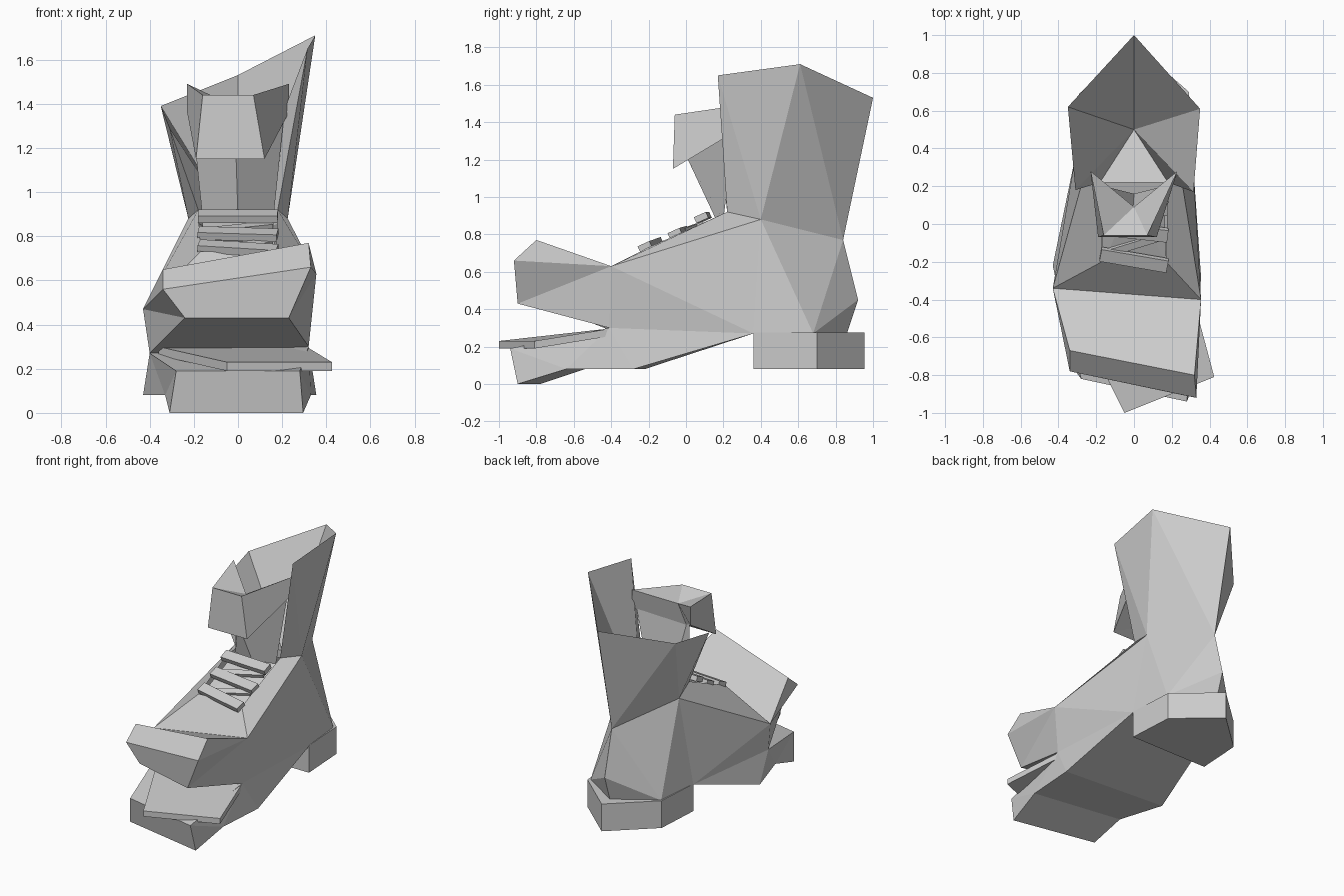
import bpy, bmesh
from mathutils import Vector, Euler

cube = bpy.data.objects.get("Cube")
if cube:
    bpy.data.objects.remove(cube)

grey = bpy.data.materials.new("worn grey")
grey.use_nodes = True
COLOR = (0.6, 0.6, 0.6, 1)
grey.diffuse_color = COLOR
grey.node_tree.nodes["Principled BSDF"].inputs["Base Color"].default_value = COLOR


def part(name, pairs, faces, middle=None, uneven=None):
    """Mesh from named points. Pairs give a +x point 'name+' and its mirror
    'name-'; uneven overrides single points. A face using '+' is mirrored too,
    unless it already uses both sides."""
    pts = dict(middle or {})
    for k, (x, y, z) in pairs.items():
        pts[k + "+"], pts[k + "-"] = (x, y, z), (-x, y, z)
    pts.update(uneven or {})
    bm = bmesh.new()
    verts = {k: bm.verts.new(p) for k, p in pts.items()}
    for line in faces:
        versions = [line]
        if "+" in line and "-" not in line:
            versions.append(line.replace("+", "-"))
        for v in versions:
            bm.faces.new([verts[k] for k in v.split()])
    bmesh.ops.recalc_face_normals(bm, faces=bm.faces)
    # keep bent quads crisp
    bmesh.ops.triangulate(bm, faces=[f for f in bm.faces if len(f.verts) > 4])
    return finish(name, bm)


def finish(name, bm):
    me = bpy.data.meshes.new(name)
    bm.to_mesh(me)
    bm.free()
    me.materials.append(grey)
    ob = bpy.data.objects.new(name, me)
    bpy.context.collection.objects.link(ob)
    return ob


def prism(name, outline, z0, z1):
    bm = bmesh.new()
    base = bm.faces.new([bm.verts.new((x, y, z0)) for x, y in outline])
    top = bmesh.ops.extrude_face_region(bm, geom=[base])["geom"]
    bmesh.ops.translate(bm, vec=(0, 0, z1 - z0),
                        verts=[v for v in top if isinstance(v, bmesh.types.BMVert)])
    bmesh.ops.recalc_face_normals(bm, faces=bm.faces)
    return finish(name, bm)


# Shared landmarks, so neighbouring parts meet
CHEEK = (0.355, -0.40, 0.63)
CHEEK_L = (-0.43, -0.34, 0.47)
MOUTH = (0.32, -0.41, 0.30)
MOUTH_L = (-0.40, -0.36, 0.27)
ANKLE = (0.225, 0.40, 0.88)
ARCH = (0.31, 0.36, 0.27)
LACE_TOP = (0.18, 0.22, 0.92)
HEEL_MID = (0, 0.84, 0.77)
SIDES = {"cheek-": CHEEK_L, "mouth-": MOUTH_L}

# Lifted toe cap forming the upper lip
part("toe_cap",
     {"cheek": CHEEK, "mouth": MOUTH, "top": (0.32, -0.80, 0.77),
      "front": (0.33, -0.92, 0.66), "lip": (0.23, -0.90, 0.43)},
     ["cheek- cheek+ top+ top-", "top- top+ front+ front-",
      "front- front+ lip+ lip-", "lip- lip+ mouth+ mouth-",
      "cheek+ top+ front+", "cheek+ front+ lip+", "cheek+ lip+ mouth+"],
     uneven={**SIDES, "top-": (-0.34, -0.67, 0.65),
             "front-": (-0.34, -0.78, 0.56), "lip-": (-0.24, -0.77, 0.43)})

# Vamp, side walls and heel counter
part("upper",
     {"cheek": CHEEK, "mouth": MOUTH, "arch": ARCH, "ankle": ANKLE,
      "lace": LACE_TOP, "throat": (0.17, -0.20, 0.73), "heel": (0.28, 0.68, 0.27)},
     ["cheek- cheek+ throat+ throat-", "cheek+ ankle+ lace+ throat+",
      "cheek+ mouth+ arch+", "cheek+ arch+ ankle+", "ankle+ arch+ heel+",
      "ankle+ heel+ mid", "mid heel+ back", "back heel+ base"],
     middle={"mid": HEEL_MID, "back": (0, 0.92, 0.45), "base": (0, 0.86, 0.27)},
     uneven=SIDES)

# Flared collar with its inner lining
part("collar",
     {"corner": (0.315, 0.17, 1.65), "peak": (0.35, 0.61, 1.71),
      "ankle": ANKLE, "lace": LACE_TOP},
     ["corner+ peak+ ankle+", "corner+ ankle+ lace+", "peak+ back mid",
      "peak+ mid ankle+", "back peak+ floor", "peak+ corner+ floor",
      "corner+ lace+ floor", "lace+ lace- floor"],
     middle={"back": (0, 1.0, 1.53), "mid": HEEL_MID, "floor": (0, 0.50, 0.82)},
     uneven={"corner-": (-0.31, 0.18, 1.29), "peak-": (-0.35, 0.62, 1.39)})

# Sole with the lower lip
part("sole",
     {"mouth": MOUTH, "arch": ARCH, "lip": (0.28, -0.94, 0.19),
      "tip": (0.295, -0.90, 0), "toe": (0.33, -0.64, 0.08),
      "ball": (0.355, -0.28, 0.08)},
     ["lip- lip+ tip+ tip-", "mouth- mouth+ lip+ lip-", "tip- tip+ toe+ toe-",
      "toe- toe+ ball+ ball-", "ball- ball+ arch+ arch-",
      "lip+ tip+ toe+", "mouth+ lip+ toe+", "mouth+ toe+ ball+", "mouth+ ball+ arch+"],
     uneven={"mouth-": MOUTH_L, "lip-": (-0.28, -0.82, 0.19),
             "tip-": (-0.31, -0.78, 0), "toe-": (-0.33, -0.54, 0.08),
             "ball-": (-0.43, -0.22, 0.08)})

# Heel block
prism("heel", [(-0.31, 0.36), (0.31, 0.36), (0.29, 0.70), (0, 0.955), (-0.29, 0.69)],
      0.08, 0.275)

# Loose insole sticking out of the mouth, skewed to one side
insole = prism("insole", [(-0.36, -0.38), (0.31, -0.38), (0.425, -0.81), (-0.05, -1.0)],
               0.19, 0.23)
for v in insole.data.vertices:
    if v.co.y > -0.5:
        v.co.z += 0.07

# Tongue rising through the laces
part("tongue",
     {"low": (0.17, -0.22, 0.69), "bend": (0.16, 0.20, 0.88), "high": (0.21, 0.26, 1.36)},
     ["low- low+ bend+ fold bend-", "bend+ fold crest high+"],
     middle={"fold": (0, 0.16, 0.88), "crest": (-0.01, 0.01, 1.20)})

# Folded-over end of the tongue
part("tongue_flap",
     {"rim": (0.12, -0.06, 1.44), "hem": (0.155, -0.07, 1.15),
      "wing": (0.23, 0.28, 1.49), "tail": (0.23, 0.28, 1.36)},
     ["rim- rim+ hem+ hem-", "rim+ wing+ tail+ hem+", "rim- rim+ dip",
      "rim+ wing+ dip", "hem- hem+ crest", "hem+ tail+ crest",
      "dip wing+ tail+ crest"],
     middle={"dip": (0, 0.09, 1.38), "crest": (-0.01, 0.01, 1.20)},
     uneven={"rim+": (0.07, -0.06, 1.44), "rim-": (-0.16, -0.06, 1.44),
             "hem+": (0.12, -0.07, 1.15), "hem-": (-0.19, -0.07, 1.15)})

# Laces: three straight bars with two slanted strands between them
def lace(name, centre, size, turn):
    bm = bmesh.new()
    bmesh.ops.create_cube(bm, size=1)
    for v in bm.verts:
        v.co = Euler(turn).to_matrix() @ Vector(a * b for a, b in zip(v.co, size)) + Vector(centre)
    finish(name, bm)


for i, (y, z) in enumerate([(-0.19, 0.745), (-0.04, 0.81), (0.09, 0.89)]):
    lace(f"lace_{i}", (0, y, z), (0.36, 0.07, 0.035), (0.42, 0.06 - 0.03 * i, -0.17 + 0.06 * i))
for i, (y, z) in enumerate([(-0.11, 0.755), (0.03, 0.835)]):
    lace(f"lace_cross_{i}", (0, y, z), (0.32, 0.04, 0.025), (0.42, -0.1, 0.3))
